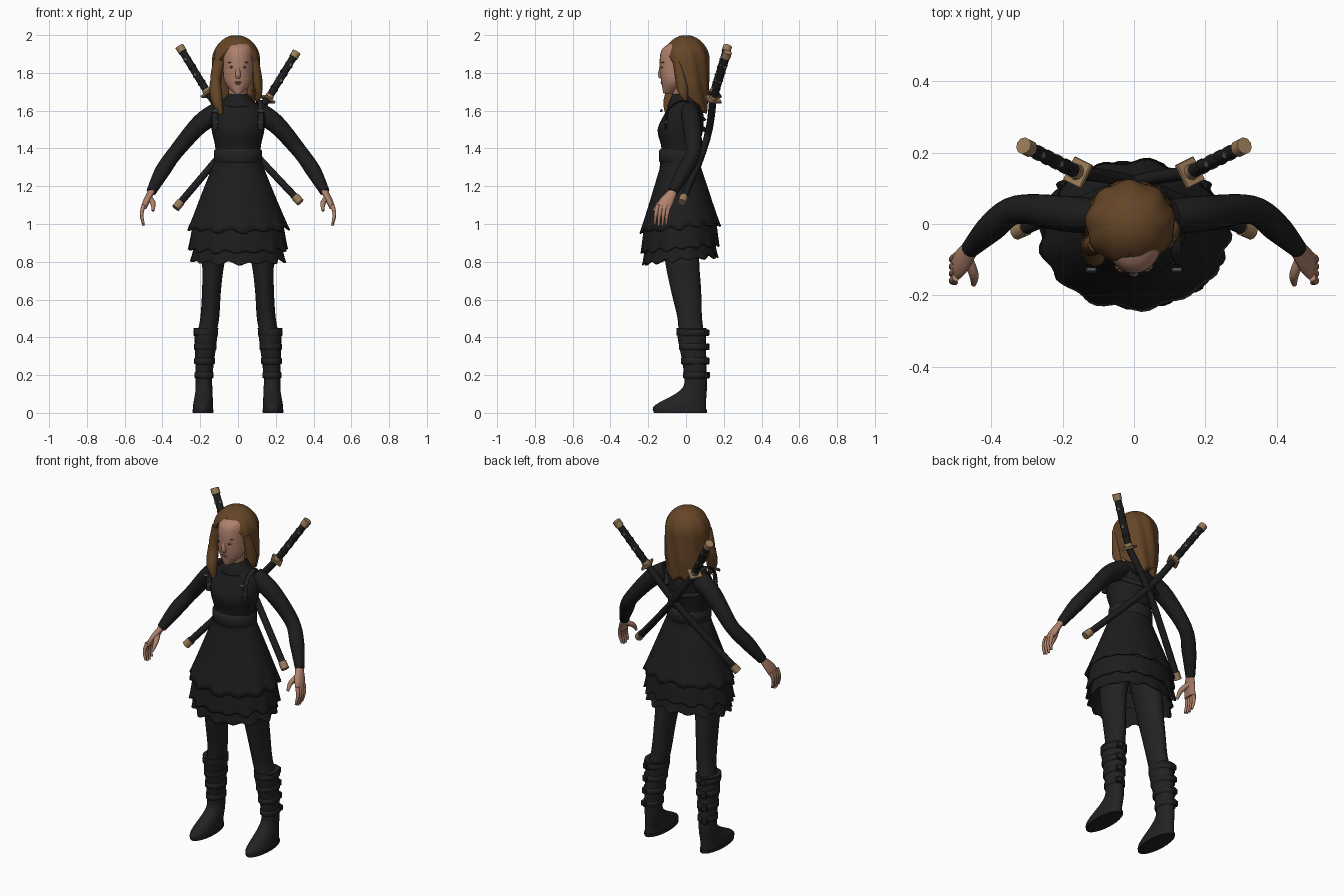
import bpy, bmesh
from math import sin, cos, pi, radians
from mathutils import Vector, Matrix

cube = bpy.data.objects.get("Cube")
if cube:
    bpy.data.objects.remove(cube)


def material(name, red, green, blue):
    mat = bpy.data.materials.new(name)
    mat.use_nodes = True
    mat.diffuse_color = (red, green, blue, 1)
    shader = mat.node_tree.nodes["Principled BSDF"]
    shader.inputs["Base Color"].default_value = mat.diffuse_color
    shader.inputs["Roughness"].default_value = .8
    return mat


CLOTH = material("black cloth", .012, .012, .012)
LEATHER = material("dark leather", .016, .016, .016)
SKIN = material("skin", .43, .22, .15)
HAIR = material("brown hair", .13, .06, .02)
TAN = material("tan fittings", .32, .2, .1)
PALE = material("pale wrap", .16, .17, .12)
LIPS = material("lips", .32, .11, .09)
WHITE = material("eye white", .4, .4, .4)
DARK = material("dark eye", .04, .03, .02)
METAL = material("grey metal", .1, .1, .1)
SIDES = (("left", 1), ("right", -1))


def finish(name, bm, mat, thickness=0, angle=60):
    bmesh.ops.recalc_face_normals(bm, faces=bm.faces)
    mesh = bpy.data.meshes.new(name)
    bm.to_mesh(mesh)
    bm.free()
    mesh.materials.append(mat)
    part = bpy.data.objects.new(name, mesh)
    bpy.context.collection.objects.link(part)
    if thickness:
        part.modifiers.new("thickness", "SOLIDIFY").thickness = thickness
    bpy.ops.object.select_all(action='DESELECT')
    part.select_set(True)
    bpy.context.view_layer.objects.active = part
    bpy.ops.object.shade_smooth_by_angle(angle=radians(angle))


# Smooth in-between stations through a few key ones
def spline(keys, steps):
    keys = [Vector(key) for key in keys]
    result = []
    for i in range(len(keys) - 1):
        before, start = keys[max(i - 1, 0)], keys[i]
        stop, after = keys[i + 1], keys[min(i + 2, len(keys) - 1)]
        for step in range(steps):
            t = step / steps
            leave, arrive = (stop - before) / 2, (after - start) / 2
            bend = (stop - start) * 3 - leave * 2 - arrive
            twist = (start - stop) * 2 + leave + arrive
            result.append(start + leave * t + bend * t * t + twist * t ** 3)
    return result + [keys[-1]]


# Tube through stations x, y, z, half width, half depth; follow tilts the rings
def loft(name, keys, mat, sides=20, follow=False, caps=True, steps=5, mirror=1, ripple=None, thickness=0):
    keys = [key if len(key) > 4 else (*key, key[-1]) for key in keys]
    rows = spline(keys, steps)
    centres = [Vector((mirror * row[0], row[1], row[2])) for row in rows]
    last = len(rows) - 1
    bm = bmesh.new()
    rings = []
    for i, (centre, row) in enumerate(zip(centres, rows)):
        turn = Matrix.Identity(3)
        if follow:
            along = centres[min(i + 1, last)] - centres[max(i - 1, 0)]
            turn = along.to_track_quat('Z', 'Y').to_matrix()
        ring = []
        for k in range(sides):
            angle = 2 * pi * k / sides
            swell, lift = ripple(angle, i / last) if ripple else (1, 0)
            offset = Vector((row[3] * swell * sin(angle), -row[4] * swell * cos(angle), lift))
            ring.append(bm.verts.new(centre + turn @ offset))
        rings.append(ring)
    for lower, upper in zip(rings, rings[1:]):
        for k in range(sides):
            bm.faces.new((lower[k], lower[k - 1], upper[k - 1], upper[k]))
    if caps:
        bm.faces.new(rings[0])
        bm.faces.new(rings[-1])
    finish(name, bm, mat, thickness)


def rod(name, start, stop, radius, mat):
    loft(name, [(*start, radius), (*stop, radius)], mat, sides=10, follow=True, steps=1)


# Rounded belt around a vertical axis
def band(name, x, y, z, width, depth, half, mirror=1):
    keys = []
    for k in (-1, -.7, .7, 1):
        inset = .01 if abs(k) == 1 else 0
        keys.append((x, y, z + half * k, width - inset, depth - inset))
    loft(name, keys, LEATHER, sides=24, steps=1, mirror=mirror)


def ball(name, centre, size, mat):
    bm = bmesh.new()
    bmesh.ops.create_uvsphere(bm, u_segments=16, v_segments=10, radius=1)
    place = Matrix.Translation(centre) @ Matrix.Diagonal((*size, 1))
    bmesh.ops.transform(bm, matrix=place, verts=bm.verts)
    finish(name, bm, mat)


def box(name, centre, size, mat, turn):
    bm = bmesh.new()
    bmesh.ops.create_cube(bm, size=1)
    place = Matrix.Translation(centre) @ turn.to_4x4() @ Matrix.Diagonal((*size, 1))
    bmesh.ops.transform(bm, matrix=place, verts=bm.verts)
    bmesh.ops.bevel(bm, geom=bm.edges[:], offset=min(size) / 5, segments=1, affect='EDGES')
    finish(name, bm, mat, angle=30)


# Rippled hair shell, closed at the crown and parted around the face
def hair_shell(levels=24, strands=60):
    bm = bmesh.new()
    rings = []
    for i in range(levels):
        t = ((i + .5) / (levels - .5)) ** 1.5
        crown = (1 - (1 - min(t * 3, 1)) ** 2) ** .5
        tail = max(t - .7, 0) / .3
        part = 1.2 * min(max(t - .12, 0) * 3, 1) ** .7 + tail
        ring = []
        for k in range(strands + 1):
            angle = part + 2 * (pi - part) * k / strands
            wave = 1 + .03 * sin(9 * angle - 6 * t) * min(t * 4, 1)
            across = .125 * crown * wave * (1 - .3 * tail)
            deep = .122 * crown * wave * (1 - .5 * tail)
            height = 2 - .4 * t - .015 * tail * sin(5 * angle)
            ring.append(bm.verts.new((across * sin(angle) - .01, .05 * tail - deep * cos(angle), height)))
        rings.append(ring)
    for upper, lower in zip(rings, rings[1:]):
        for k in range(strands):
            bm.faces.new((upper[k], upper[k + 1], lower[k + 1], lower[k]))
    bm.faces.new(rings[0][:-1])
    bmesh.ops.remove_doubles(bm, verts=bm.verts, dist=.0005)
    finish("hair", bm, HAIR, thickness=.03)


hair_shell()
loft("front_hair_lock", [(-.1, -.06, 1.87, .02, .03), (-.12, -.06, 1.75, .03), (-.11, -.09, 1.65, .03),
                         (-.09, -.1, 1.58, .01)], HAIR, follow=True)
loft("left_hair_lock", [(.09, -.05, 1.87, .02), (.11, -.02, 1.72, .02, .03), (.1, 0, 1.65, .01)], HAIR, follow=True)

# Head, neck and face
loft("neck", [(0, -.01, 1.6, .05), (0, -.03, 1.75, .05)], SKIN)
loft("head", [(0, -.09, 1.69, .02, .03), (0, -.06, 1.75, .07), (0, -.04, 1.83, .08, .1),
              (0, -.03, 1.92, .08, .1), (0, -.02, 1.96, .06)], SKIN, sides=28)
loft("nose", [(0, -.13, 1.84, .008), (0, -.135, 1.79, .014), (0, -.13, 1.77, .01)], SKIN)
ball("upper_lip", (0, -.125, 1.75), (.02, .01, .005), LIPS)
ball("lower_lip", (0, -.123, 1.743), (.016, .01, .006), LIPS)
for side, s in SIDES:
    ball(side + "_eye", (s * .033, -.125, 1.83), (.014, .01, .006), WHITE)
    ball(side + "_iris", (s * .033, -.13, 1.83), (.006, .007, .006), DARK)
    ball(side + "_brow", (s * .036, -.12, 1.855), (.018, .01, .003), HAIR)

# Bodice, waistband and collar
loft("bodice", [(0, -.03, 1.3, .13, .11), (0, -.03, 1.4, .12, .1), (0, -.03, 1.5, .14, .12),
                (0, -.01, 1.59, .14, .1), (0, -.01, 1.67, .06)], CLOTH, sides=28)
band("waistband", 0, -.03, 1.36, .126, .112, .04)
loft("collar", [(0, -.02, 1.69, .05), (0, -.02, 1.68, .06), (0, -.02, 1.64, .09, .08)], CLOTH,
     sides=28, caps=False, thickness=.006, ripple=lambda angle, t: (1, -.02 * t * max(cos(angle), 0)))


# Three ruffled skirt tiers, lower at the front
def ruffle(folds):
    def shape(angle, t):
        fold = sin(folds * angle + folds) + sin((folds - 4) * angle) / 2
        return 1 + .03 * t * t * fold, -t * (.02 * cos(angle) + .008 * fold)
    return shape


for name, top, hem, waist, flare, folds in (("upper", 1.34, .98, .12, .265, 13), ("middle", 1, .87, .24, .262, 15),
                                            ("lower", .9, .81, .23, .25, 14)):
    loft(name + "_skirt", [(0, -.03, top, waist, waist * .8), (0, -.03, hem, flare, flare * .79)], CLOTH,
         sides=80, caps=False, steps=8, ripple=ruffle(folds), thickness=.008)

for side, s in SIDES:
    # Sleeve and hand
    loft(side + "_sleeve", [(.1, .02, 1.59, .05, .06), (.2, .03, 1.53, .05), (.33, .04, 1.38, .04),
                            (.4, -.01, 1.28, .04), (.46, -.07, 1.17, .026)], CLOTH, follow=True, mirror=s)
    loft(side + "_palm", [(.45, -.06, 1.19, .02), (.48, -.1, 1.13, .02, .04), (.5, -.12, 1.08, .015, .04)], SKIN, mirror=s)
    for i, finger in enumerate(("index", "middle", "ring", "little")):
        y = .02 * i - .15
        tip = .985 + .01 * abs(i - 1.5)
        loft(f"{side}_{finger}_finger", [(.5, y, 1.1, .011), (.51, y - .01, 1.05, .01), (.5, y - .015, tip, .006)],
             SKIN, sides=10, follow=True, mirror=s)
    loft(side + "_thumb", [(.47, -.09, 1.14, .015), (.45, -.14, 1.11, .014), (.45, -.17, 1.07, .007)],
         SKIN, sides=10, follow=True, mirror=s)
    # Leg and boot
    loft(side + "_leg", [(.11, -.03, 1, .09, .1), (.13, -.02, .8, .06, .09), (.14, 0, .65, .05, .08),
                         (.15, .02, .5, .05, .065), (.17, .03, .4, .05, .07)], LEATHER, mirror=s)
    loft(side + "_boot", [(.185, -.03, 0, .053, .14), (.185, -.03, .04, .053, .135), (.18, .04, .12, .045, .07),
                          (.18, .05, .2, .045, .06), (.17, .03, .4, .06, .075), (.17, .03, .45, .066, .08)],
         LEATHER, sides=28, mirror=s)
    band(side + "_sole", .185, -.03, .01, .056, .142, .01, s)
    for i in range(4):
        z, x, y = .2 + .075 * i, .18 - .003 * i, .05 - .006 * i
        radius = .05 + .005 * i
        band(f"{side}_boot_strap_{i}", x, y, z, radius, radius + .016, .02, s)
        box(f"{side}_boot_buckle_{i}", (s * (x + .02), y + radius + .01, z), (.035, .025, .035), LEATHER,
            Matrix.Rotation(-s * .4, 3, 'Z'))
    # Shoulder harness
    loft(side + "_harness", [(.12, -.11, 1.5, .014, .006), (.12, -.09, 1.61, .014, .006), (.11, 0, 1.65, .014, .006),
                             (.06, .1, 1.55, .014, .006)], LEATHER, follow=True, mirror=s)
    for z in (1.54, 1.6):
        box(side + "_harness_buckle", (s * .12, .51 - z * .4, z), (.03, .012, .016), METAL, Matrix.Rotation(-.4, 3, 'X'))

    # Crossed sword: pommel, grip, guard, scabbard and end cap
    rise = Vector((0, 0, .03 if s < 0 else 0))
    top, guard = Vector((s * .31, .22, 1.91)) + rise, Vector((s * .157, .144, 1.66)) + rise
    middle, end = Vector((-s * .02, .11, 1.45)), Vector((-s * .325, -.02, 1.09)) + rise
    up = (top - guard).normalized()
    down = (end - middle).normalized()
    turn = up.to_track_quat('Z', 'Y').to_matrix()
    rod(side + "_sword_pommel", top - up * .035, top, .024, TAN)
    rod(side + "_sword_grip", guard, top - up * .03, .02, CLOTH)
    rod(side + "_sword_grip_collar", guard, guard + up * .025, .023, TAN)
    box(side + "_sword_guard", guard, (.075, .065, .014), TAN, turn)
    for i in range(4):
        for quarter in range(4):
            spin = turn @ Matrix.Rotation(quarter * pi / 2, 3, 'Z')
            centre = guard + up * (.07 + .05 * i) + spin @ Vector((0, .018, 0))
            box(side + "_grip_diamond", centre, (.016, .006, .016), PALE if i % 2 else LEATHER,
                spin @ Matrix.Rotation(pi / 4, 3, 'Y'))
    loft(side + "_scabbard", [(*point, .019) for point in (guard, middle, end)], CLOTH, sides=12, follow=True)
    rod(side + "_scabbard_cap", end - down * .035, end + down * .008, .023, TAN)
loft("back_strap", [(-.13, .05, 1.52, .006, .014), (0, .1, 1.5, .006, .014), (.13, .05, 1.52, .006, .014)],
     LEATHER, follow=True)
